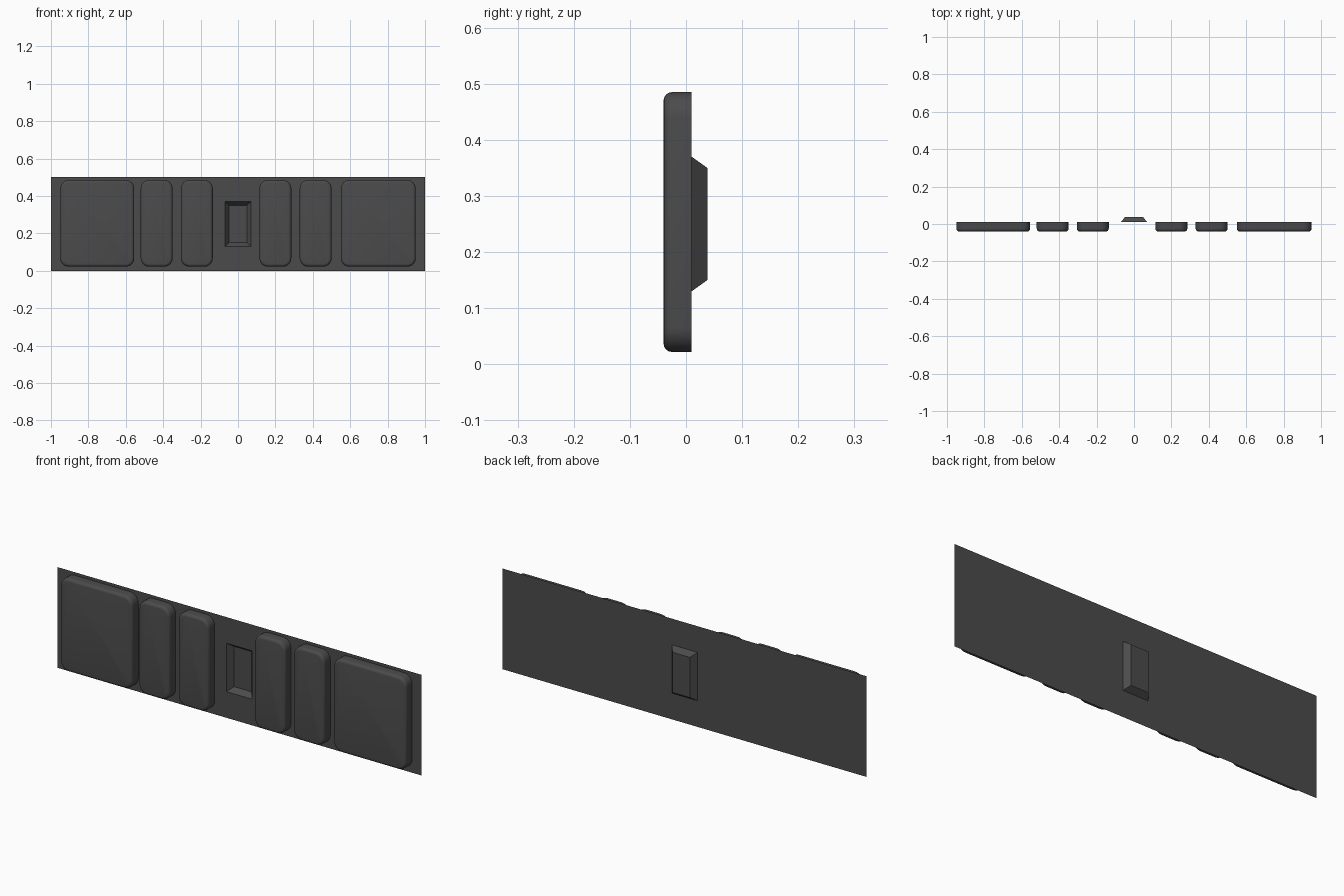
import bpy
import bmesh
import math

cube = bpy.data.objects.get("Cube")
if cube:
    bpy.data.objects.remove(cube)

grey = bpy.data.materials.new("dark grey")
grey.use_nodes = True
grey.diffuse_color = (0.07, 0.07, 0.07, 1)
grey.node_tree.nodes["Principled BSDF"].inputs["Base Color"].default_value = grey.diffuse_color


def rectangle(x0, x1, z0, z1, radius=0, steps=6):
    """Outline points, counter-clockwise from the front, with optional round corners."""
    corners = [(x1, z1, -1, -1), (x0, z1, 1, -1), (x0, z0, 1, 1), (x1, z0, -1, 1)]
    points = []
    for i, (x, z, sx, sz) in enumerate(corners):
        if not radius:
            points.append((x, z))
            continue
        for k in range(steps + 1):
            a = math.pi / 2 * (i + k / steps)
            points.append((x + radius * (sx + math.cos(a)), z + radius * (sz + math.sin(a))))
    return points


def loft(name, rings, smooth=False):
    """Join successive outlines, each with its depth y, and cap the last one."""
    bm = bmesh.new()
    loops = [[bm.verts.new((x, y, z)) for x, z in pts] for pts, y in rings]
    for a, b in zip(loops, loops[1:]):
        for i in range(len(a)):
            j = (i + 1) % len(a)
            bm.faces.new((a[i], a[j], b[j], b[i]))
    bm.faces.new(loops[-1])
    mesh = bpy.data.meshes.new(name)
    bm.to_mesh(mesh)
    bm.free()
    mesh.materials.append(grey)
    obj = bpy.data.objects.new(name, mesh)
    bpy.context.collection.objects.link(obj)
    if smooth:
        bpy.ops.object.select_all(action="DESELECT")
        obj.select_set(True)
        bpy.context.view_layer.objects.active = obj
        bpy.ops.object.shade_smooth_by_angle(angle=math.radians(40))


# Thin back sheet with a tapered recess pressed through the middle
BACK = 0.01
loft("back_panel", [
    (rectangle(-1, 1, 0, 0.5), BACK),
    (rectangle(-0.07, 0.07, 0.13, 0.37), BACK),
    (rectangle(-0.048, 0.048, 0.15, 0.35), 0.038),
])

# Cushioned pads: straight sides, then a rounded front edge
pads = {
    "right_outer_pad": (-0.95, -0.555),
    "right_middle_pad": (-0.52, -0.35),
    "right_inner_pad": (-0.305, -0.135),
    "left_inner_pad": (0.115, 0.285),
    "left_middle_pad": (0.33, 0.5),
    "left_outer_pad": (0.55, 0.95),
}
EDGE, FRONT, BOTTOM, TOP, CORNER = 0.015, -0.04, 0.022, 0.485, 0.045
for name, (x0, x1) in pads.items():
    rings = [(rectangle(x0, x1, BOTTOM, TOP, CORNER), BACK)]
    for k in range(5):
        a = math.pi / 2 * k / 4
        inset = EDGE * (1 - math.cos(a))
        outline = rectangle(x0 + inset, x1 - inset, BOTTOM + inset, TOP - inset, CORNER - inset)
        rings.append((outline, FRONT + EDGE * (1 - math.sin(a))))
    loft(name, rings, smooth=True)
